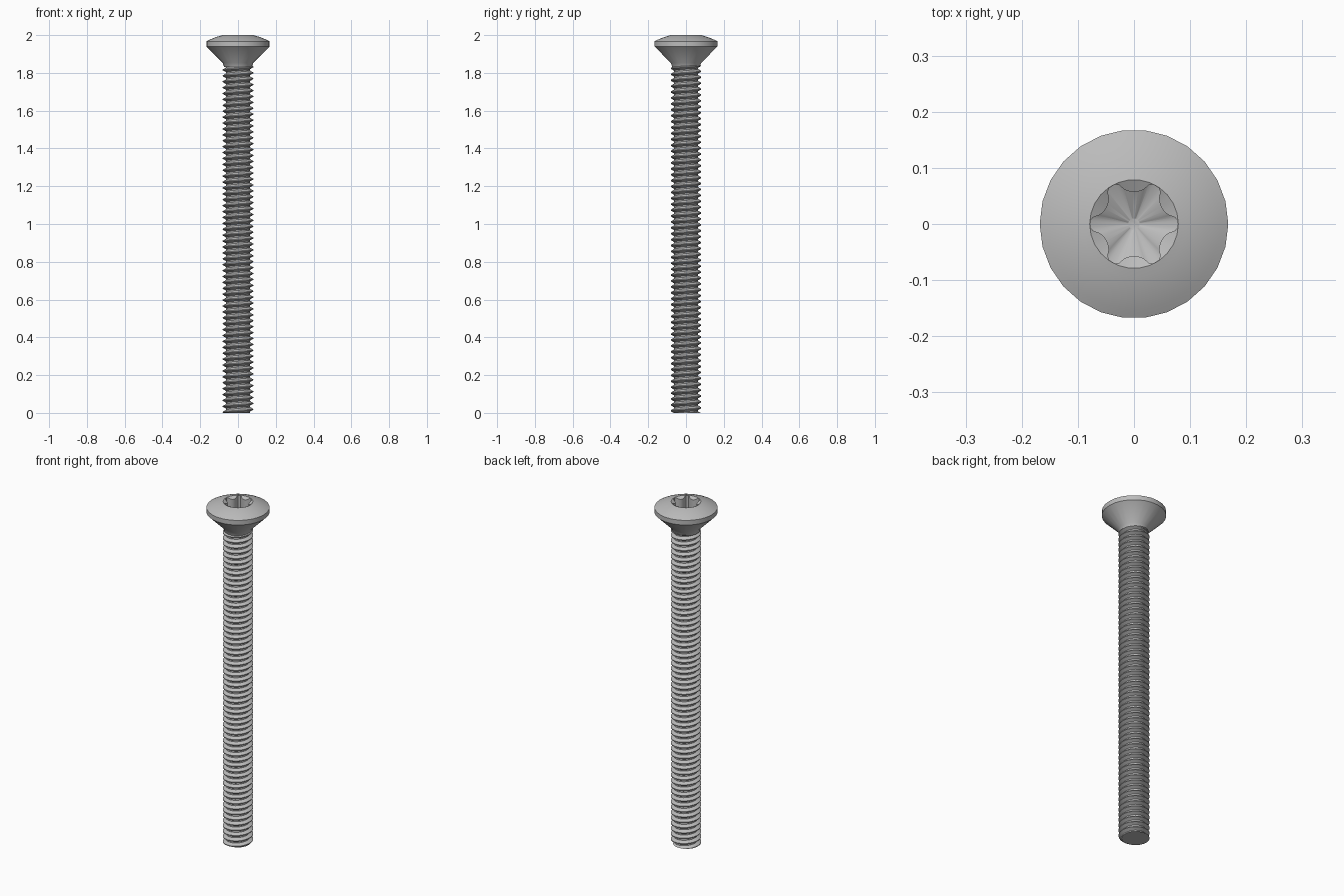
import bpy, bmesh
from math import sin, cos, pi, sqrt, radians

cube = bpy.data.objects.get("Cube")
if cube:
    bpy.data.objects.remove(cube, do_unlink=True)

SIDES = 26                      # facets around head and shank
RECESS_R, TOP = 0.079, 2.0
PITCH, CREST_R, ROOT_R = 0.03125, 0.081, 0.063
THREAD_TOP = 1.838

steel = bpy.data.materials.new("grey_steel")
steel.use_nodes = True
grey = (0.5, 0.5, 0.5, 1)
steel.diffuse_color = grey
steel.node_tree.nodes["Principled BSDF"].inputs["Base Color"].default_value = grey


def finish(bm, name, angle=28):
    """Turn a bmesh into a smooth-shaded object with sharp edges kept."""
    mesh = bpy.data.meshes.new(name)
    bm.to_mesh(mesh)
    bm.free()
    mesh.materials.append(steel)
    obj = bpy.data.objects.new(name, mesh)
    bpy.context.collection.objects.link(obj)
    bpy.ops.object.select_all(action='DESELECT')
    obj.select_set(True)
    bpy.context.view_layer.objects.active = obj
    bpy.ops.object.shade_smooth_by_angle(angle=radians(angle))
    return obj


def ring(bm, count, radius, height):
    """Ring of vertices; radius and height are functions of the angle."""
    angles = [2 * pi * i / count for i in range(count)]
    return [bm.verts.new((radius(a) * cos(a), radius(a) * sin(a), height(a)))
            for a in angles]


def bridge(bm, lower, upper):
    n = len(lower)
    for i in range(n):
        j = (i + 1) % n
        bm.faces.new((lower[i], lower[j], upper[j], upper[i]))


# Head: neck, countersunk cone, rim and shallow dome, revolved
DOME_R, RIM_R, RIM_Z = 0.38, 0.168, 1.967
profile = [(0.058, 1.832), (0.074, 1.832), (0.081, 1.853),
           (RIM_R, 1.94), (RIM_R, RIM_Z)]
sag = sqrt(DOME_R ** 2 - RIM_R ** 2)
rise = sqrt(DOME_R ** 2 - RECESS_R ** 2) - sag
for k in range(1, 7):
    r = RIM_R + (RECESS_R - RIM_R) * k / 6
    profile.append((r, RIM_Z + (sqrt(DOME_R ** 2 - r * r) - sag)
                    * (TOP - RIM_Z) / rise))
bm = bmesh.new()
rings = [ring(bm, SIDES, lambda a, r=r: r, lambda a, z=z: z) for r, z in profile]
for low, high in zip(rings, rings[1:]):
    bridge(bm, low, high)
finish(bm, "head")


# Six-lobed drive recess: chamfer, straight walls and conical floor
def mouth(a):
    step = 2 * pi / SIDES
    return RECESS_R * cos(step / 2) / cos(a % step - step / 2)


def lobe(a):
    dist, arc = 0.0914, 0.0344
    phi = a % (pi / 3) - pi / 6
    inside = arc ** 2 - (dist * sin(phi)) ** 2
    r = dist * cos(phi) - sqrt(inside) if inside > 0 else RECESS_R
    return min(r, RECESS_R - 0.001)


bm = bmesh.new()
levels = [
    (mouth, lambda a: TOP),
    (lobe, lambda a: TOP - 0.5 * (RECESS_R - lobe(a))),
    (lobe, lambda a: 1.925),
    (lambda a: 0.01, lambda a: 1.9),
]
rings = [ring(bm, SIDES * 3, r, z) for r, z in levels]
for high, low in zip(rings, rings[1:]):
    bridge(bm, high, low)
bm.faces.new(rings[-1])
finish(bm, "drive_recess")

# Threaded shank: right-handed helix, trimmed flat at both ends
section = [(ROOT_R, 0.0), (ROOT_R, 0.22), (CREST_R, 0.54), (CREST_R, 0.68)]
turns = int(THREAD_TOP / PITCH) + 4
bm = bmesh.new()
columns = []
for i in range(SIDES):
    a = 2 * pi * i / SIDES
    columns.append([bm.verts.new((r * cos(a), r * sin(a),
                                  PITCH * (k - 2 + i / SIDES + f)))
                    for k in range(turns) for r, f in section])
for i in range(SIDES):
    left, right = columns[i], columns[(i + 1) % SIDES]
    if i == SIDES - 1:          # the seam climbs by one turn
        right = right[len(section):]
    for k in range(min(len(left), len(right)) - 1):
        bm.faces.new((left[k], right[k], right[k + 1], left[k + 1]))
for z, direction in ((0, -1), (THREAD_TOP, 1)):
    cut = bmesh.ops.bisect_plane(
        bm, geom=bm.verts[:] + bm.edges[:] + bm.faces[:], dist=1e-6,
        plane_co=(0, 0, z), plane_no=(0, 0, direction), clear_outer=True)
    border = [e for e in cut["geom_cut"]
              if isinstance(e, bmesh.types.BMEdge) and e.is_boundary]
    bmesh.ops.holes_fill(bm, edges=border, sides=0)
bmesh.ops.recalc_face_normals(bm, faces=bm.faces[:])
finish(bm, "threaded_shank")
